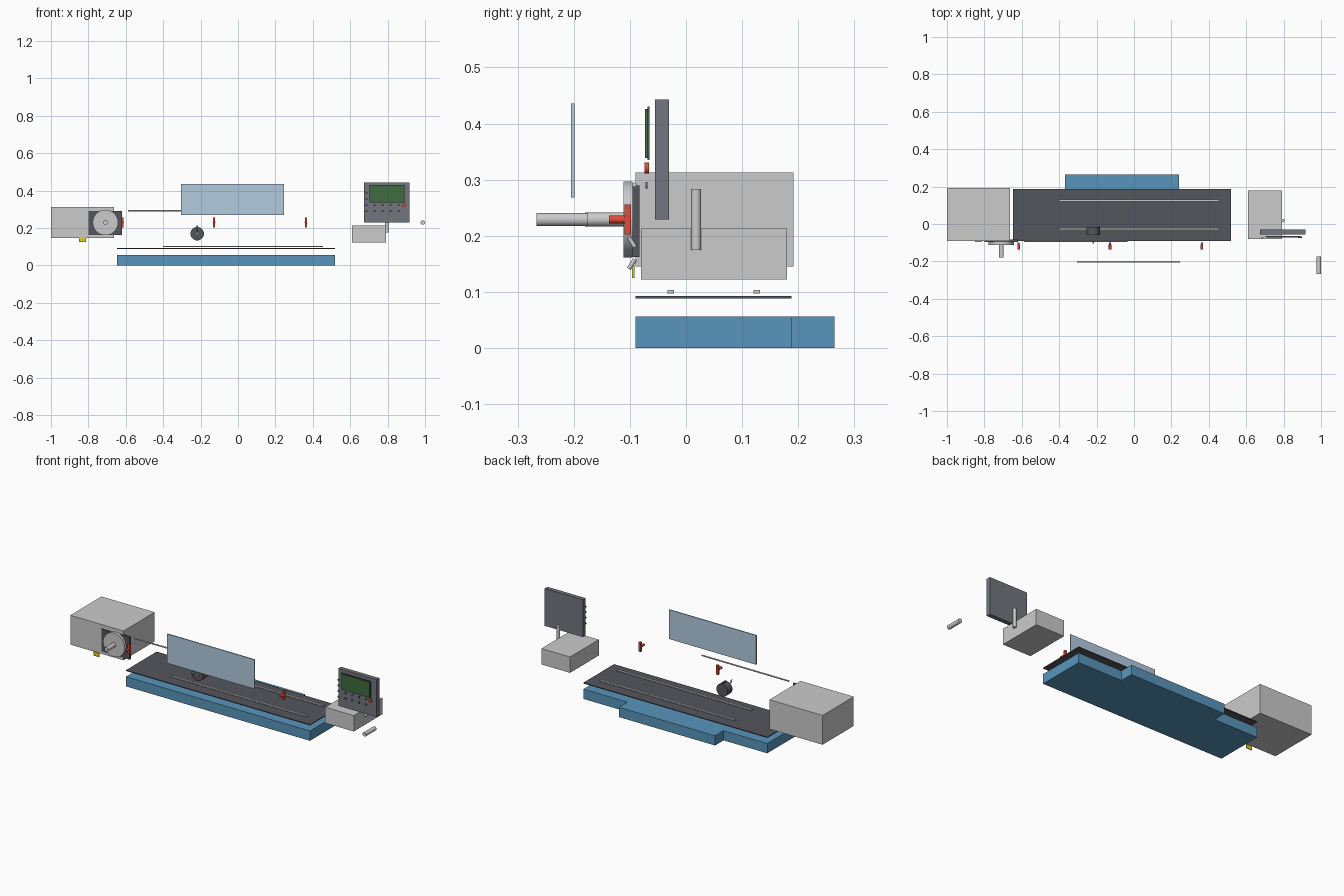
import bpy, math
from mathutils import Vector

if "Cube" in bpy.data.objects:
    bpy.data.objects.remove(bpy.data.objects["Cube"])

def mat(name, r, g, b, a=1.0):
    m = bpy.data.materials.new(name)
    m.diffuse_color = (r, g, b, a)
    m.use_nodes = True
    m.node_tree.nodes["Principled BSDF"].inputs["Base Color"].default_value = m.diffuse_color
    return m

BLUE = mat("blue", 0.10, 0.30, 0.50)
DARK = mat("dark", 0.09, 0.09, 0.11)
SLATE = mat("slate", 0.17, 0.18, 0.21)
GLASS = mat("pale_blue", 0.45, 0.60, 0.74)
RED = mat("red", 0.75, 0.07, 0.04)
GREEN = mat("screen_green", 0.05, 0.15, 0.05)
YELLOW = mat("yellow", 0.75, 0.62, 0.02)

def finish(ob, name, m):
    ob.name = name
    if m:
        ob.data.materials.append(m)
    return ob

def box(name, x, y, z, m=None):
    """Box from (min, max) ranges."""
    me = bpy.data.meshes.new(name)
    v = [(a, b, c) for a in x for b in y for c in z]
    me.from_pydata(v, [], [(0, 1, 3, 2), (4, 6, 7, 5), (0, 4, 5, 1),
                           (2, 3, 7, 6), (0, 2, 6, 4), (1, 5, 7, 3)])
    ob = bpy.data.objects.new(name, me)
    bpy.context.collection.objects.link(ob)
    return finish(ob, name, m)

def rod(name, a, b, r, m=None, n=32):
    """Cylinder between two points."""
    a, b = Vector(a), Vector(b)
    d = b - a
    bpy.ops.mesh.primitive_cylinder_add(
        vertices=n, radius=r, depth=d.length, location=(a + b) / 2,
        rotation=d.to_track_quat('Z', 'Y').to_euler())
    bpy.ops.object.shade_smooth_by_angle(angle=math.radians(35))
    return finish(bpy.context.object, name, m)

def prism(name, outline, z0, z1, m=None):
    """Vertical extrusion of an outline."""
    n = len(outline)
    v = [(x, y, z) for z in (z0, z1) for x, y in outline]
    f = [tuple(reversed(range(n))), tuple(range(n, 2 * n))]
    f += [(i, (i + 1) % n, n + (i + 1) % n, n + i) for i in range(n)]
    me = bpy.data.meshes.new(name)
    me.from_pydata(v, [], f)
    ob = bpy.data.objects.new(name, me)
    bpy.context.collection.objects.link(ob)
    return finish(ob, name, m)

# Bed with its stepped rear section, cover plate and rails
prism("base", [(-0.647, -0.09), (0.519, -0.09), (0.519, 0.188), (0.24, 0.188),
               (0.24, 0.265), (-0.37, 0.265), (-0.37, 0.188), (-0.647, 0.188)],
      0, 0.056, BLUE)
box("bed_plate", (-0.647, 0.519), (-0.09, 0.188), (0.088, 0.093), DARK)
for i, y in enumerate((-0.027, 0.126)):
    box(f"rail_{i + 1}", (-0.40, 0.455), (y - 0.006, y + 0.006), (0.097, 0.103))

# End housings
box("left_housing", (-1.0, -0.663), (-0.09, 0.192), (0.145, 0.313))
box("right_housing", (0.609, 0.79), (-0.08, 0.18), (0.122, 0.213))
box("yellow_tag", (-0.85, -0.813), (-0.096, -0.092), (0.125, 0.148), YELLOW)

# Handwheel on the left housing and loose grip at the right end
HX, HZ = -0.709, 0.229
box("wheel_mount", (-0.80, -0.62), (-0.095, -0.083), (0.162, 0.29), DARK)
rod("handwheel", (HX, -0.095, HZ), (HX, -0.111, HZ), 0.068, n=48)
rod("wheel_grip", (HX, -0.111, HZ), (HX, -0.18, HZ), 0.0125)
rod("spare_grip", (0.988, -0.266, HZ), (0.988, -0.175, HZ), 0.012)

# Red T-shaped clamps
for i, x in enumerate((-0.617, -0.128, 0.363)):
    box(f"clamp_bar_{i + 1}", (x - 0.006, x + 0.006), (-0.11, -0.098), (0.202, 0.256), RED)
    rod(f"clamp_stem_{i + 1}", (x, -0.137, HZ), (x, -0.11, HZ), 0.007, RED, 20)

# Guard panel and its hinge rod
box("guard_panel", (-0.305, 0.247), (-0.205, -0.199), (0.268, 0.436), GLASS)
rod("hinge_rod", (-0.588, -0.092, 0.291), (-0.036, -0.092, 0.291), 0.004, n=16)

# Spindle motor with front levers
MX, MZ = -0.218, 0.169
rod("spindle_body", (MX, -0.058, MZ), (MX, -0.015, MZ), 0.036, DARK)
box("spindle_tab", (MX - 0.004, MX + 0.004), (-0.05, -0.02), (MZ + 0.03, MZ + 0.043), DARK)
rod("spindle_pin", (MX, -0.068, MZ), (MX, -0.058, MZ), 0.006, n=16)
for s in (1, -1):
    rod("spindle_lever", (MX, -0.091, MZ + s * 0.011), (MX, -0.102, MZ + s * 0.028),
        0.004, n=12)

# Control panel with post, screen and buttons
rod("panel_post", (0.796, 0.018, 0.175), (0.796, 0.018, 0.283), 0.009)
box("control_panel", (0.674, 0.917), (-0.055, -0.03), (0.229, 0.443), SLATE)
box("screen_bezel", (0.703, 0.889), (-0.069, -0.065), (0.335, 0.43), DARK)
box("screen", (0.708, 0.884), (-0.073, -0.069), (0.339, 0.426), GREEN)
buttons = [(0.73 + 0.043 * i, 0.322) for i in range(4)]
buttons += [(0.73 + 0.043 * i, 0.29) for i in range(4)]
buttons += [(0.687, 0.29 + 0.032 * i) for i in range(4)]
for i, (x, z) in enumerate(buttons):
    rod(f"button_{i + 1}", (x, -0.072, z), (x, -0.069, z), 0.006, SLATE, 16)
rod("stop_button", (0.887, -0.074, 0.321), (0.887, -0.066, 0.321), 0.01, RED, 24)
